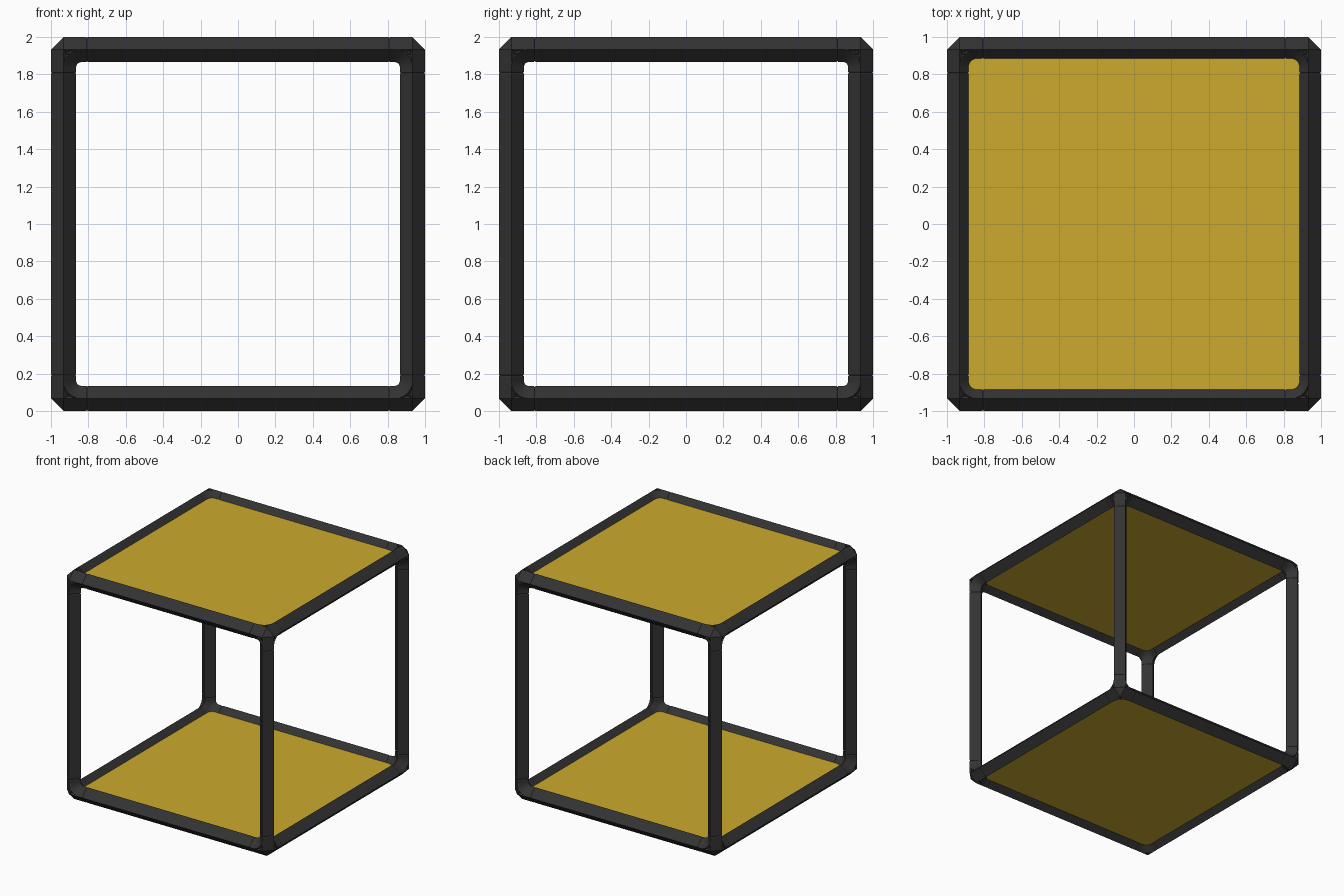
import bpy
import bmesh
import math
from mathutils import Vector

cube = bpy.data.objects.get("Cube")
if cube:
    bpy.data.objects.remove(cube, do_unlink=True)

R = 0.0675          # half diagonal of the diamond-shaped tube
C = 1 - R           # distance of tube centre lines from the cube centre
SEAM = 0.808        # where bars meet the corner joints
BEND = 0.84         # centre of the inside bend of each joint
AXES = [Vector((1, 0, 0)), Vector((0, 1, 0)), Vector((0, 0, 1))]


def material(name, color, roughness):
    m = bpy.data.materials.new(name)
    m.use_nodes = True
    m.diffuse_color = color
    bsdf = m.node_tree.nodes["Principled BSDF"]
    bsdf.inputs["Base Color"].default_value = color
    bsdf.inputs["Roughness"].default_value = roughness
    return m


black = material("charcoal_black", (0.033, 0.033, 0.033, 1), 0.6)
yellow = material("mustard_yellow", (0.60, 0.40, 0.026, 1), 0.6)


def diamond(center, u, v, r=R):
    """Square section standing on its corner."""
    return [center + u * r, center + v * r, center - u * r, center - v * r]


def loft(bm, sections):
    """Skin a row of equal sections and cap both ends."""
    rings = [[bm.verts.new(p) for p in s] for s in sections]
    for a, b in zip(rings, rings[1:]):
        for i in range(len(a)):
            j = (i + 1) % len(a)
            bm.faces.new((a[i], a[j], b[j], b[i]))
    bm.faces.new(rings[0])
    bm.faces.new(rings[-1])


def finish(bm, name, mat):
    bmesh.ops.recalc_face_normals(bm, faces=bm.faces)
    mesh = bpy.data.meshes.new(name)
    bm.to_mesh(mesh)
    bm.free()
    mesh.materials.append(mat)
    obj = bpy.data.objects.new(name, mesh)
    obj.location.z = 1
    bpy.context.collection.objects.link(obj)
    return obj


# Twelve straight bars, slightly pinched at the seams
bar_names = ("cross_bar", "side_bar", "upright_bar")
for k, along in enumerate(AXES):
    u, v = AXES[(k + 1) % 3], AXES[(k + 2) % 3]
    for su in (-1, 1):
        for sv in (-1, 1):
            mid = u * su * C + v * sv * C
            bm = bmesh.new()
            ends = ((-SEAM, 0.93), (0.006 - SEAM, 1), (SEAM - 0.006, 1), (SEAM, 0.93))
            loft(bm, [diamond(mid + along * t, u, v, R * s) for t, s in ends])
            finish(bm, bar_names[k], black)

# Corner joint: three stubs, three curved inside bends and a faceted core
bm = bmesh.new()
core = Vector((C, C, C))
core_points = []
for k, along in enumerate(AXES):
    u, v = AXES[(k + 1) % 3], AXES[(k + 2) % 3]
    stub = u * C + v * C
    stations = ((SEAM, 0.93), (SEAM + 0.006, 1), (C, 1))
    loft(bm, [diamond(stub + along * t, u, v, R * s) for t, s in stations])

    # Inside bend between the two tubes that run along u and v
    pivot = (u + v) * BEND + along * C
    bend = []
    for i in range(7):
        a = math.radians(90 * i / 6)
        radial = u * math.cos(a) + v * math.sin(a)
        bend.append(diamond(pivot + radial * (C - BEND), radial, along))
    loft(bm, bend)

    core_points += [core + along * R, core - along * R,
                    core + along * R - (u + v) * 0.027]
verts = [bm.verts.new(p) for p in core_points]
hull = bmesh.ops.convex_hull(bm, input=verts)
spare = [g for g in hull["geom_interior"] if isinstance(g, bmesh.types.BMVert)]
bmesh.ops.delete(bm, geom=spare, context="VERTS")

joints = finish(bm, "corner_joints", black)
mirror = joints.modifiers.new("Mirror", "MIRROR")
mirror.use_axis = (True, True, True)
mirror.use_mirror_merge = False
bpy.ops.object.select_all(action="DESELECT")
bpy.context.view_layer.objects.active = joints
joints.select_set(True)
bpy.ops.object.shade_smooth_by_angle(angle=math.radians(25))

# Top and bottom panels held inside the frame
for name, z in (("bottom_panel", -C), ("top_panel", C)):
    bm = bmesh.new()
    bmesh.ops.create_cube(bm, size=1)
    bmesh.ops.scale(bm, vec=(2 * C - 0.04, 2 * C - 0.04, 0.04), verts=bm.verts)
    bmesh.ops.translate(bm, vec=(0, 0, z), verts=bm.verts)
    finish(bm, name, yellow)
